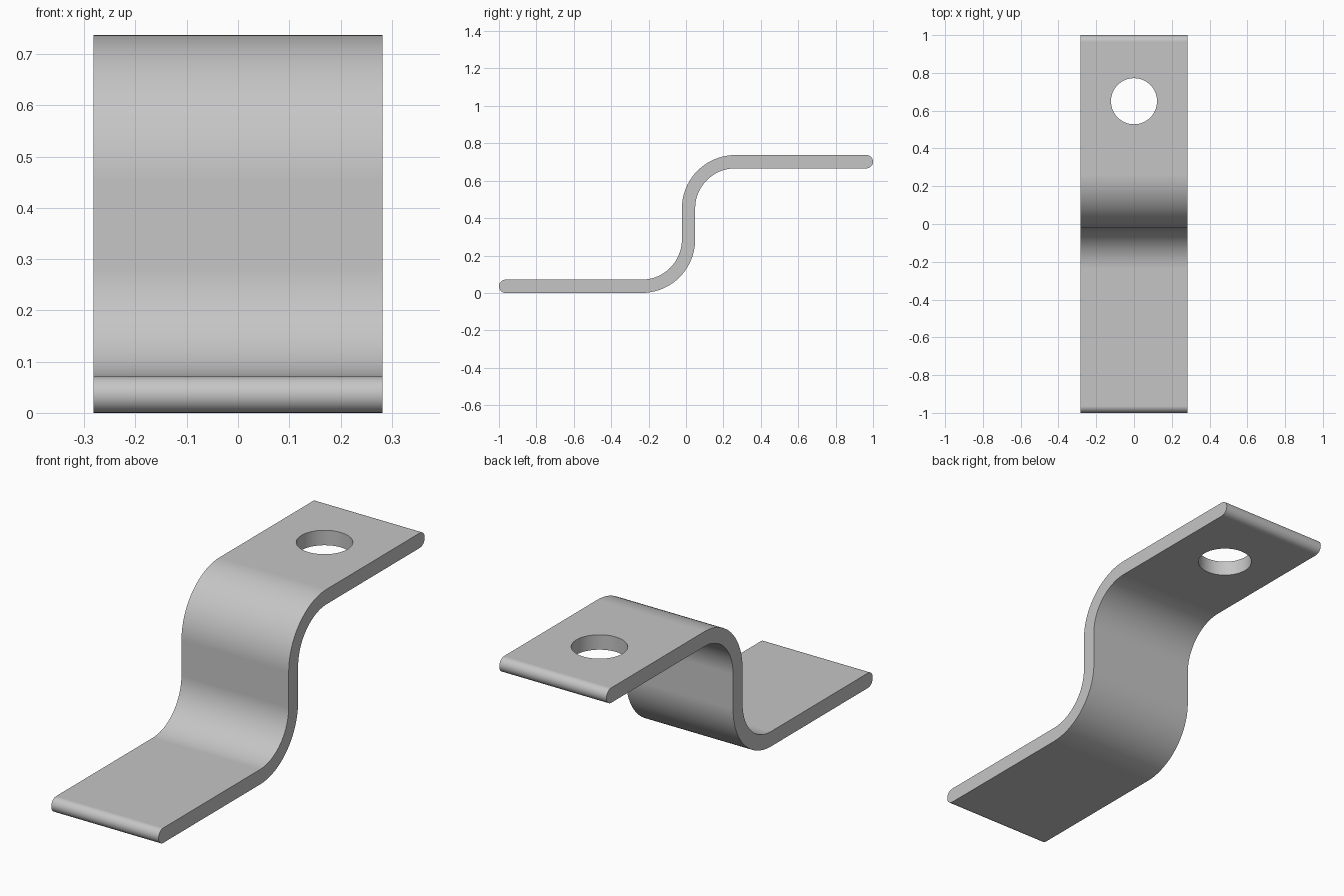
import bpy
import bmesh
import math
from mathutils import Vector

cube = bpy.data.objects.get("Cube")
if cube:
    bpy.data.objects.remove(cube, do_unlink=True)

HALF_W = 0.282      # half the strap width
T = 0.0355          # half the strap thickness
HEIGHT = 0.737
WALL_Y = 0.0135     # centre line of the upright wall
BEND = 0.25         # centre line bend radius
STEPS = 20

steel = bpy.data.materials.new("grey steel")
steel.use_nodes = True
grey = (0.56, 0.56, 0.56, 1)
steel.diffuse_color = grey
steel.node_tree.nodes["Principled BSDF"].inputs["Base Color"].default_value = grey


def arc(cy, cz, radius, start, end, steps=STEPS):
    """Points (y, z) along an arc, angles in degrees."""
    angles = [math.radians(start + (end - start) * i / steps) for i in range(steps + 1)]
    return [(cy + radius * math.cos(a), cz + radius * math.sin(a)) for a in angles]


# Side profile: lower plate, two opposite bends, upper plate, rounded ends
low_z, high_z = T, HEIGHT - T
low_bend = (WALL_Y - BEND, low_z + BEND)
high_bend = (WALL_Y + BEND, high_z - BEND)
profile = (
    arc(*low_bend, BEND + T, -90, 0)
    + arc(*high_bend, BEND - T, 180, 90)
    + arc(1 - T, high_z, T, -90, 90, 14)
    + arc(*high_bend, BEND + T, 90, 180)
    + arc(*low_bend, BEND - T, 0, -90)
    + arc(T - 1, low_z, T, 90, 270, 14)
)

# Strap: profile extruded across the width
bm = bmesh.new()
face = bm.faces.new([bm.verts.new((-HALF_W, y, z)) for y, z in profile])
new = bmesh.ops.extrude_face_region(bm, geom=[face])["geom"]
bmesh.ops.translate(bm, vec=Vector((2 * HALF_W, 0, 0)),
                    verts=[v for v in new if isinstance(v, bmesh.types.BMVert)])
bmesh.ops.recalc_face_normals(bm, faces=bm.faces)
mesh = bpy.data.meshes.new("bent_strap")
bm.to_mesh(mesh)
bm.free()
strap = bpy.data.objects.new("bent_strap", mesh)
bpy.context.collection.objects.link(strap)
mesh.materials.append(steel)

# Bolt hole through the upper plate
bpy.ops.mesh.primitive_cylinder_add(vertices=64, radius=0.122, depth=0.3,
                                    location=(0, 0.65, high_z))
cutter = bpy.context.object
cutter.name = "hole_cutter"
cutter.hide_render = True
cutter.data.materials.append(steel)
hole = strap.modifiers.new("bolt_hole", "BOOLEAN")
hole.operation = "DIFFERENCE"
hole.solver = "EXACT"
hole.object = cutter

bpy.ops.object.select_all(action="DESELECT")
strap.select_set(True)
bpy.context.view_layer.objects.active = strap
bpy.ops.object.modifier_apply(modifier=hole.name)
bpy.data.objects.remove(cutter, do_unlink=True)

# Smooth bends with crisp side edges and flat plates
bpy.ops.object.shade_smooth_by_angle(angle=math.radians(30))
weighted = strap.modifiers.new("flat_plates", "WEIGHTED_NORMAL")
weighted.keep_sharp = True
